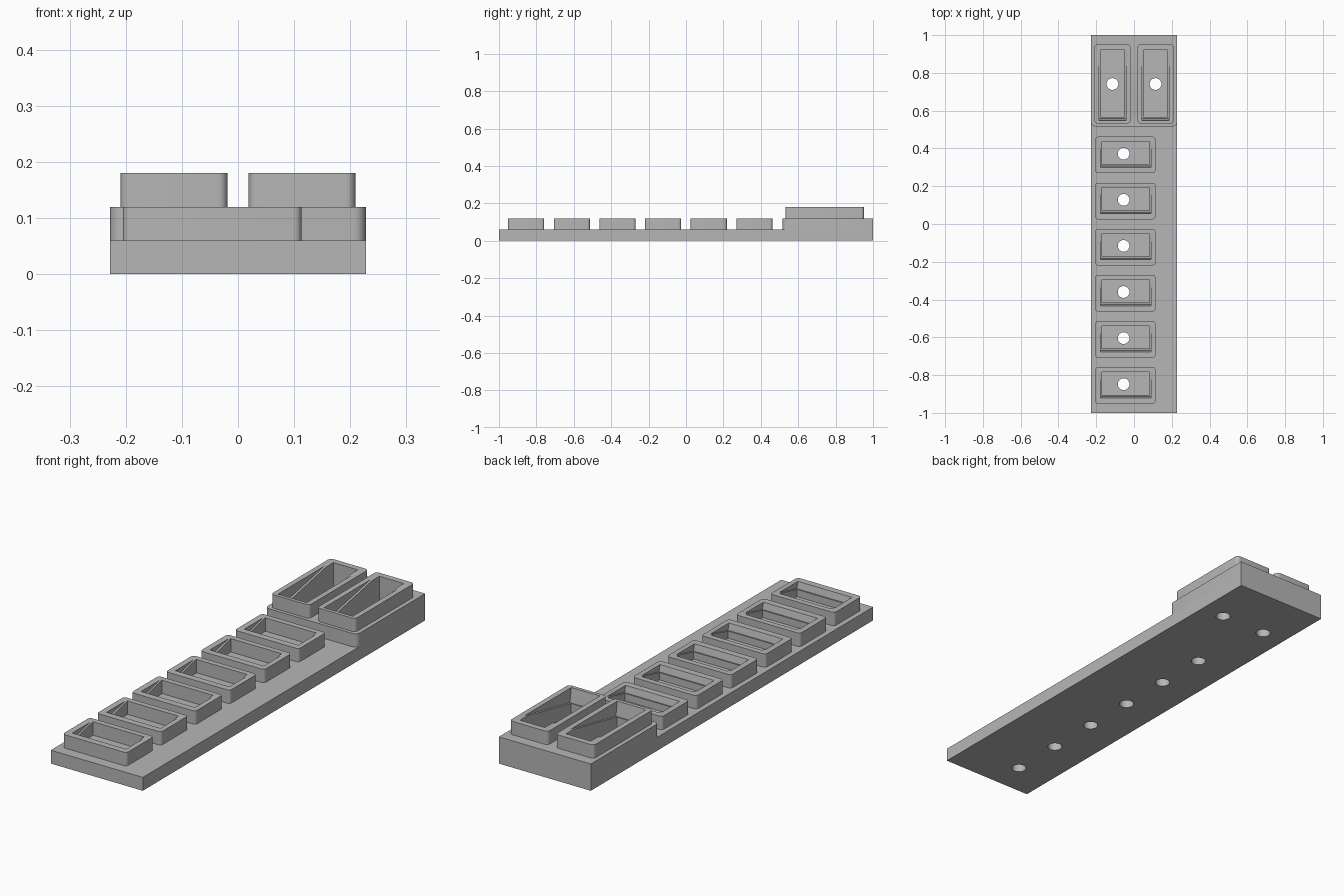
import bpy, bmesh, math

if "Cube" in bpy.data.objects:
    bpy.data.objects.remove(bpy.data.objects["Cube"])

grey = bpy.data.materials.new("light_grey")
grey.use_nodes = True
colour = (0.47, 0.47, 0.47, 1)
grey.diffuse_color = colour
grey.node_tree.nodes["Principled BSDF"].inputs["Base Color"].default_value = colour


def extrude(name, points, vec):
    """Solid made by sweeping a flat outline along vec."""
    bm = bmesh.new()
    face = bm.faces.new([bm.verts.new(p) for p in points])
    new = bmesh.ops.extrude_face_region(bm, geom=[face])["geom"]
    bmesh.ops.translate(bm, vec=vec, verts=[v for v in new if isinstance(v, bmesh.types.BMVert)])
    bmesh.ops.recalc_face_normals(bm, faces=bm.faces)
    mesh = bpy.data.meshes.new(name)
    bm.to_mesh(mesh)
    bm.free()
    mesh.materials.append(grey)
    obj = bpy.data.objects.new(name, mesh)
    bpy.context.collection.objects.link(obj)
    return obj


def block(name, x0, x1, y0, y1, z0, z1, front_r=0, back_r=0, steps=6):
    """Upright block whose front and back corners can be rounded."""
    corners = [(x1, y1, -1, -1, 0, back_r), (x0, y1, 1, -1, 90, back_r),
               (x0, y0, 1, 1, 180, front_r), (x1, y0, -1, 1, 270, front_r)]
    pts = []
    for x, y, sx, sy, start, r in corners:
        for i in range(steps + 1 if r else 1):
            a = math.radians(start + 90 * i / steps)
            pts.append((x + r * (sx + math.cos(a)), y + r * (sy + math.sin(a)), z0) if r else (x, y, z0))
    return extrude(name, pts, (0, 0, z1 - z0))


def cylinder(name, x, y, r, z0, z1, sides=32):
    angles = [math.tau * i / sides for i in range(sides)]
    return extrude(name, [(x + r * math.cos(a), y + r * math.sin(a), z0) for a in angles], (0, 0, z1 - z0))


def wedge(name, x0, x1, back, front, top, depth, lean):
    """Sloping recess, deepest at the front, with a leaning front wall."""
    slope = depth / (back - front)
    rise = 0.02
    profile = [(back + rise / slope * 0.3, top + rise * 0.3), (front, top - depth),
               (front - lean, top), (front - lean, top + rise), (back, top + rise)]
    return extrude(name, [(x0, y, z) for y, z in profile], (x1 - x0, 0, 0))


def cut(obj, cutters):
    for c in cutters:
        mod = obj.modifiers.new("cut", "BOOLEAN")
        mod.operation, mod.solver, mod.object = "DIFFERENCE", "EXACT", c
    bpy.context.view_layer.update()
    graph = bpy.context.evaluated_depsgraph_get()
    mesh = bpy.data.meshes.new_from_object(obj.evaluated_get(graph))
    obj.modifiers.clear()
    obj.data = mesh


HALF, STEP = 0.228, 0.06
parts, helpers, holes, rear_cuts = [], [], [], []

# Base slab and raised rear block
base = block("base_slab", -HALF, HALF, -1, 1, 0, STEP)
rear = block("rear_block", -HALF, HALF, 0.517, 1, STEP, 2 * STEP, front_r=0.022)
parts += [base, rear]

# Row of six small sockets
for i in range(6):
    y = -0.848 + 0.244 * i
    socket = block(f"small_socket_{i + 1}", -0.205, 0.113, y - 0.103, y + 0.09, STEP, 2 * STEP, 0.014, 0.014)
    cavity = block("cavity_cutter", -0.17, 0.082, y - 0.056, y + 0.065, 0.05, 0.15)
    ledge = wedge("ledge_cutter", -0.178, 0.09, y + 0.057, y - 0.066, 2 * STEP, 0.03, 0.007)
    hole = cylinder("hole_cutter", -0.055, y, 0.031, -0.1, 0.1)
    cut(socket, [cavity, ledge])
    parts.append(socket)
    holes.append(hole)
    helpers += [cavity, ledge, hole]

# Pair of large sockets on the rear block
for side, x in (("right", -0.114), ("left", 0.114)):
    socket = block(f"large_socket_{side}", x - 0.095, x + 0.095, 0.532, 0.952, 2 * STEP, 3 * STEP, 0.016, 0.016)
    cavity = block("cavity_cutter", x - 0.061, x + 0.061, 0.565, 0.925, 0.05, 0.21)
    ledge = wedge("ledge_cutter", x - 0.071, x + 0.071, 0.877, 0.558, 3 * STEP, 0.064, 0.01)
    hole = cylinder("hole_cutter", x, 0.741, 0.031, -0.1, 0.1)
    cut(socket, [cavity, ledge])
    parts.append(socket)
    holes.append(hole)
    rear_cuts += [cavity, ledge]
    helpers += [cavity, ledge, hole]

cut(rear, rear_cuts)
cut(base, holes)

for h in helpers:
    bpy.data.objects.remove(h)

# Smooth the rounded corners and hole walls, keep the edges crisp
bpy.ops.object.select_all(action="DESELECT")
for p in parts:
    p.select_set(True)
bpy.context.view_layer.objects.active = base
bpy.ops.object.shade_smooth_by_angle(angle=math.radians(30))
